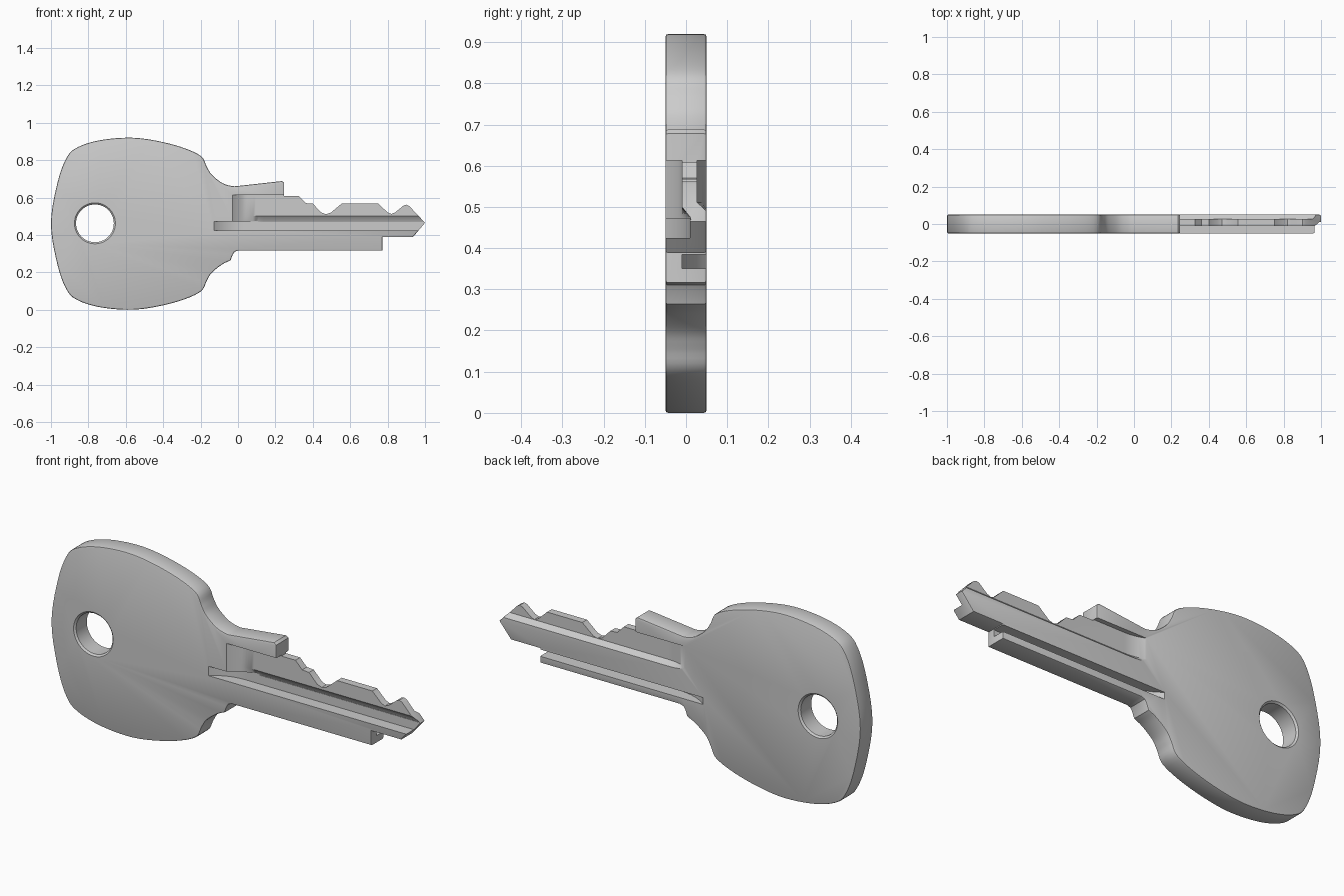
import bpy, bmesh, math
from mathutils import Vector

if "Cube" in bpy.data.objects:
    bpy.data.objects.remove(bpy.data.objects["Cube"])

T = 0.05      # half thickness
MID = 0.46    # height of the head's mirror line


def spline(pts, steps=5):
    """Catmull-Rom curve through the points."""
    p = [Vector(q) for q in pts]
    p = [2 * p[0] - p[1]] + p + [2 * p[-1] - p[-2]]
    out = []
    for a, b, c, d in zip(p, p[1:], p[2:], p[3:]):
        for i in range(steps):
            t = i / steps
            out.append(0.5 * (2 * b + (c - a) * t + (2 * a - 5 * b + 4 * c - d) * t * t
                              + (3 * b - a - 3 * c + d) * t ** 3))
    return [tuple(v) for v in out] + [pts[-1]]


def make_object(name, bm):
    bmesh.ops.recalc_face_normals(bm, faces=bm.faces)
    mesh = bpy.data.meshes.new(name)
    bm.to_mesh(mesh)
    bm.free()
    ob = bpy.data.objects.new(name, mesh)
    bpy.context.collection.objects.link(ob)
    return ob


def loft(name, rings):
    """Closed solid through matching rings of points."""
    bm = bmesh.new()
    rows = [[bm.verts.new(v) for v in r] for r in rings]
    n = len(rows[0])
    for a, b in zip(rows, rows[1:]):
        for i in range(n):
            j = (i + 1) % n
            bm.faces.new((a[i], a[j], b[j], b[i]))
    bm.faces.new(rows[0])
    bm.faces.new(rows[-1][::-1])
    return make_object(name, bm)


def groove(name, section, start, side, radius=0.25):
    """Milled groove along x; the wheel-shaped run-in starts at the given x."""
    deep = max(T + 0.001 - side * y for y, z in section)
    run = math.sqrt(radius ** 2 - (radius - deep) ** 2)
    rings = []
    for i in range(13):
        u = run * (1 - i / 12)
        depth = deep - (radius - math.sqrt(radius ** 2 - u * u))
        floor = T + 0.001 - depth
        rings.append([(start + run - u, side * max(side * y, floor), z) for y, z in section])
    rings.append([(1.1, y, z) for y, z in section])
    ob = loft(name, rings)
    ob.hide_render = True
    return ob


# Outline: head, mirrored about its middle, then shank and bitting
half = [(-0.085, 0.678), (-0.14, 0.722), (-0.167, 0.765), (-0.2, 0.823), (-0.31, 0.872),
        (-0.46, 0.908), (-0.59, 0.92), (-0.74, 0.906), (-0.855, 0.87), (-0.915, 0.815),
        (-0.965, 0.68)]
head = spline([(0.01, 0.663), (-0.03, 0.661)] + half + [(-1, MID)]
              + [(x, 2 * MID - z) for x, z in half[::-1]] + [(-0.04, 0.264)])
blade = [(-0.028, 0.295), (-0.018, 0.31), (0, 0.316), (0.772, 0.316), (0.772, 0.388),
         (0.935, 0.388), (1, 0.465), (0.915, 0.555), (0.9, 0.562), (0.885, 0.557),
         (0.84, 0.52), (0.82, 0.512), (0.8, 0.52), (0.75, 0.568), (0.555, 0.568),
         (0.495, 0.518), (0.47, 0.511), (0.445, 0.52), (0.4, 0.567), (0.362, 0.57),
         (0.325, 0.608), (0.247, 0.608), (0.247, 0.678), (0.235, 0.688)]
outline = head + blade

# Key body with softened rims
bm = bmesh.new()
front = bm.faces.new([bm.verts.new((x, -T, z)) for x, z in outline])
ext = bmesh.ops.extrude_face_region(bm, geom=[front], use_keep_orig=True)
bmesh.ops.translate(bm, vec=(0, 2 * T, 0),
                    verts=[g for g in ext["geom"] if isinstance(g, bmesh.types.BMVert)])
bmesh.ops.recalc_face_normals(bm, faces=bm.faces)
rims = [e for e in bm.edges if abs(e.verts[0].co.y - e.verts[1].co.y) < 1e-5]
bmesh.ops.bevel(bm, geom=rims, offset=0.007, segments=2, profile=0.5, affect='EDGES')
key = make_object("key", bm)

# Ring hole with flared rims
ring = [(math.cos(k * math.tau / 48), math.sin(k * math.tau / 48)) for k in range(48)]
hole = loft("ring_hole_cutter", [[(-0.765 + r * c, y, 0.462 + r * s) for c, s in ring]
            for r, y in ((0.115, -0.055), (0.101, -0.042), (0.101, 0.042), (0.115, 0.055))])
hole.hide_render = True

# Grooves on both faces of the shank, sections given as (y, z)
cutters = [
    hole,
    groove("front_slot_cutter", [(-0.06, 0.425), (0.01, 0.425), (0.01, 0.472), (-0.06, 0.472)],
           -0.13, -1),
    groove("front_recess_cutter", [(-0.06, 0.469), (0.012, 0.469), (0.01, 0.475),
                                   (-0.01, 0.5), (-0.01, 0.613), (-0.06, 0.613)], -0.03, -1),
    groove("back_slot_cutter", [(0.06, 0.35), (-0.01, 0.35), (-0.01, 0.384), (0.06, 0.384)],
           -0.13, 1),
    groove("back_recess_cutter", [(0.06, 0.481), (0.027, 0.511), (0.027, 0.613),
                                  (0.06, 0.613)], -0.03, 1),
]
bpy.context.view_layer.objects.active = key
key.select_set(True)
for c in cutters:
    m = key.modifiers.new(c.name, 'BOOLEAN')
    m.operation, m.solver, m.object = 'DIFFERENCE', 'EXACT', c
    bpy.ops.object.modifier_apply(modifier=m.name)
    bpy.data.objects.remove(c)

bpy.ops.object.shade_smooth_by_angle(angle=math.radians(32))
